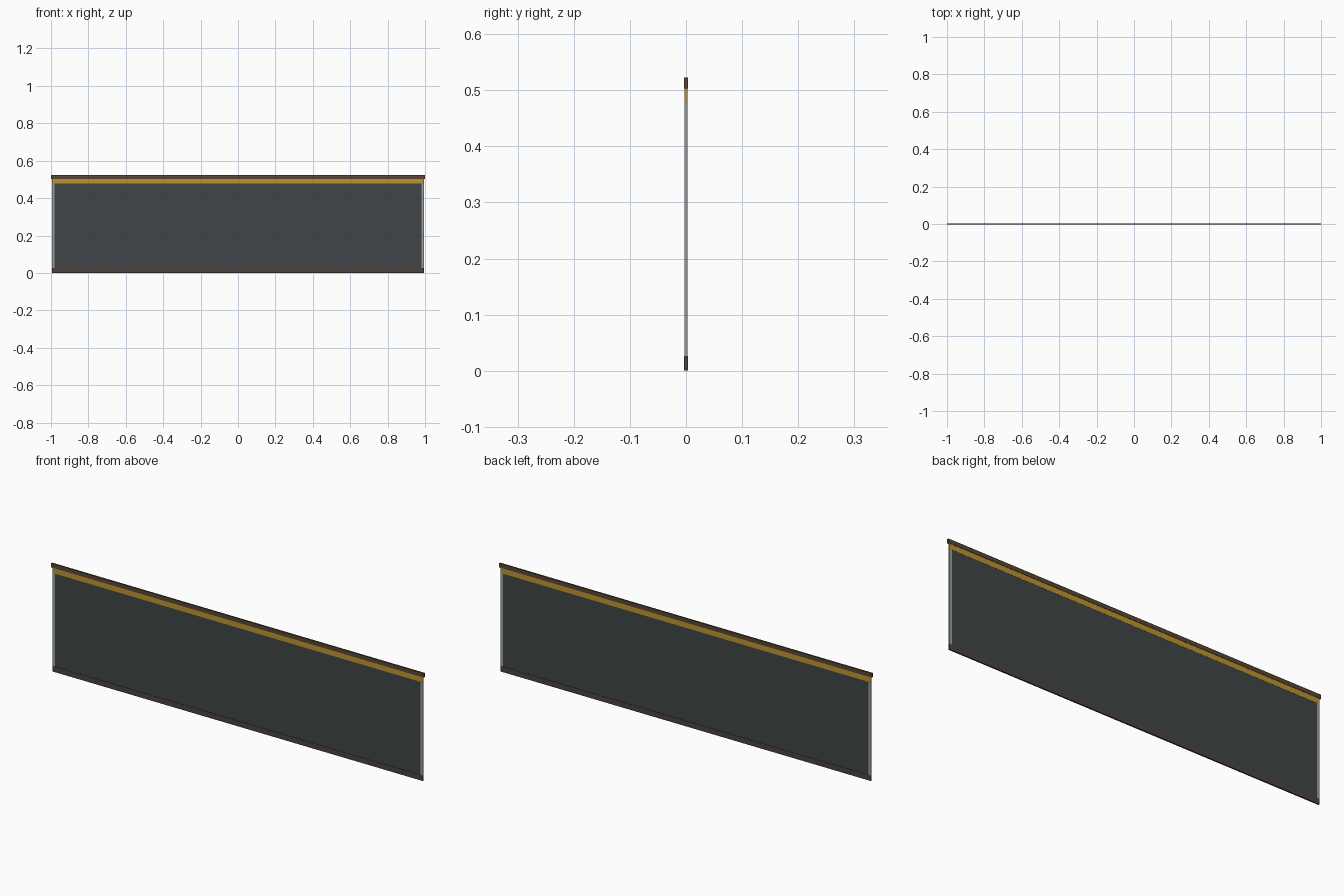
import bpy

if "Cube" in bpy.data.objects:
    bpy.data.objects.remove(bpy.data.objects["Cube"])

def material(name, rgb):
    m = bpy.data.materials.new(name)
    m.diffuse_color = (*rgb, 1)
    m.use_nodes = True
    m.node_tree.nodes["Principled BSDF"].inputs["Base Color"].default_value = m.diffuse_color
    return m

def box(name, x, y, z, mat):
    """Box from (min, max) ranges on each axis."""
    bpy.ops.mesh.primitive_cube_add(size=1, location=[sum(r) / 2 for r in (x, y, z)])
    o = bpy.context.object
    o.name = name
    o.scale = [r[1] - r[0] for r in (x, y, z)]
    bpy.ops.object.transform_apply(location=False, rotation=False, scale=True)
    o.data.materials.append(mat)
    return o

wood = material("brown_rail", (0.10, 0.06, 0.032))
yellow = material("yellow_band", (0.50, 0.30, 0.03))
dark = material("dark_panel", (0.05, 0.06, 0.063))
plinth = material("dark_plinth", (0.07, 0.055, 0.05))
metal = material("grey_metal", (0.33, 0.34, 0.36))

# Top rail, with the coloured band hanging under it
box("top_rail", (-1, 1), (-0.004, 0.004), (0.503, 0.523), wood)
box("yellow_band", (-0.994, 0.994), (-0.0025, 0.0025), (0.477, 0.503), yellow)

# Infill panel and kick plate
box("panel", (-0.982, 0.982), (-0.0018, 0.0018), (0.025, 0.479), dark)
box("kick_plate", (-0.994, 0.994), (-0.0035, 0.0035), (0, 0.026), plinth)

# End posts
for side, name in ((-1, "left_post"), (1, "right_post")):
    box(name, sorted((side * 0.98, side * 0.994)), (-0.0028, 0.0028), (0.026, 0.477), metal)
